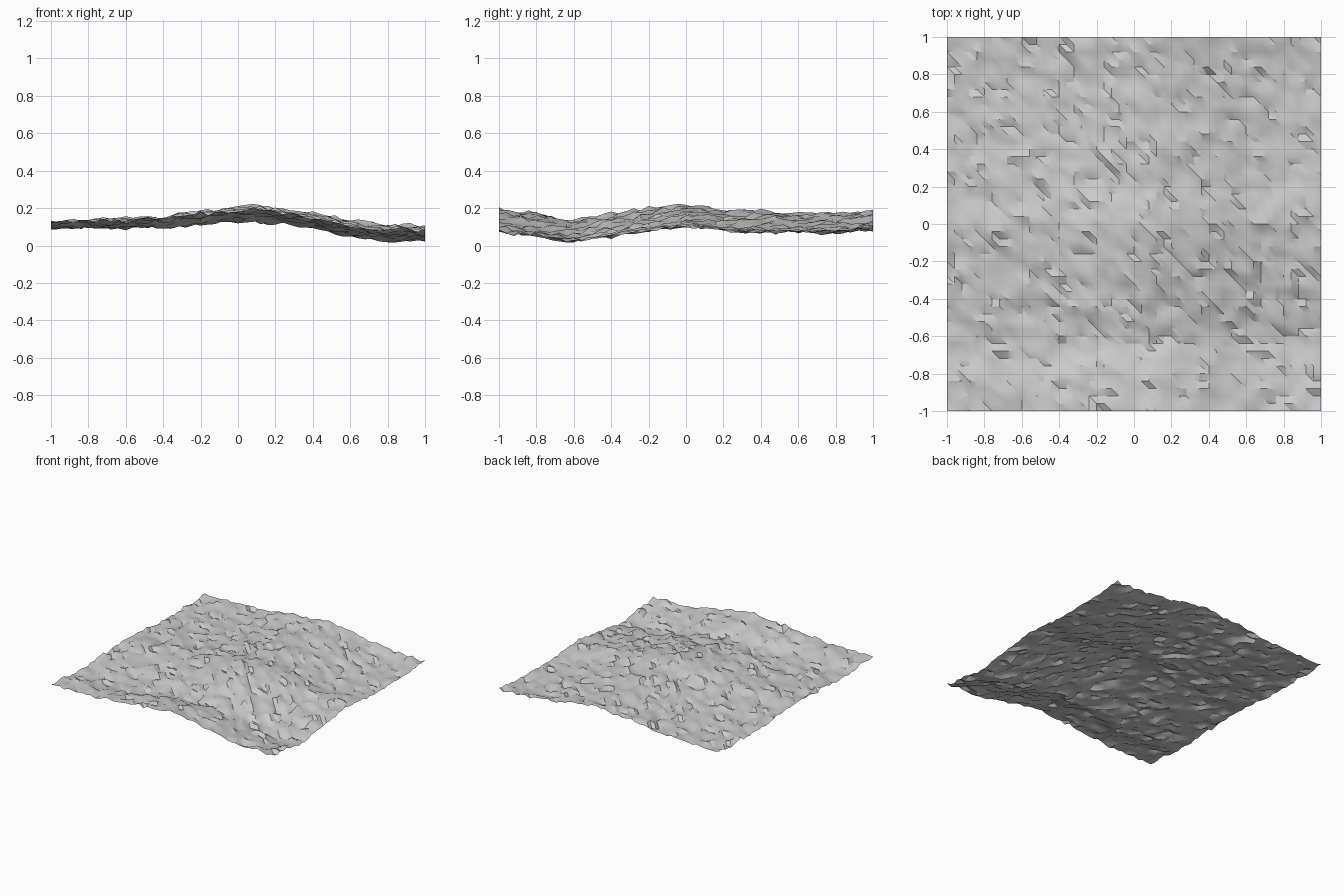
import bpy
import bmesh
import random
from mathutils import Vector, noise

if "Cube" in bpy.data.objects:
    bpy.data.objects.remove(bpy.data.objects["Cube"])

random.seed(7)
CELLS = 50

# Broad hill profile across the width, and rise and fall along the depth
WIDTH_PROFILE = [(-1, .11), (-.8, .115), (-.6, .118), (-.4, .125), (-.2, .152), (.1, .177),
                 (.3, .152), (.5, .115), (.7, .077), (1, .07)]
DEPTH_PROFILE = [(-1, .018), (-.8, -.005), (-.63, -.042), (-.4, -.01), (-.2, .015), (0, .038),
                 (.2, .008), (.5, -.003), (.8, -.008), (1, .007)]


def sample(profile, t):
    """Linear interpolation through profile points."""
    for (a, va), (b, vb) in zip(profile, profile[1:]):
        if t <= b:
            return va + (vb - va) * (t - a) / (b - a)
    return profile[-1][1]


def height(x, y):
    """Hills, a valley fading to the right side, undulation and roughness."""
    fade = 1 + .55 * min(x, 0)
    hills = sample(WIDTH_PROFILE, x) + fade * sample(DEPTH_PROFILE, y) + .012 * x * y
    rocks = .012 * noise.noise(Vector((x * 5, y * 6, 3)))
    pebbles = .018 * noise.noise(Vector((x * 11, y * 14, 8)))
    return max(0, hills + rocks + pebbles + random.uniform(-.011, .011))


# Square terrain sheet, every cell split along the same diagonal
bm = bmesh.new()
steps = [-1 + 2 * i / CELLS for i in range(CELLS + 1)]
rows = [[bm.verts.new((x, y, height(x, y))) for x in steps] for y in steps]
for near, far in zip(rows, rows[1:]):
    for i in range(CELLS):
        bm.faces.new((near[i], near[i + 1], far[i]))
        bm.faces.new((near[i + 1], far[i + 1], far[i]))

mesh = bpy.data.meshes.new("terrain")
bm.to_mesh(mesh)
bm.free()
terrain = bpy.data.objects.new("terrain", mesh)
bpy.context.collection.objects.link(terrain)

# Plain grey stone colour
stone = bpy.data.materials.new("stone grey")
stone.use_nodes = True
colour = (.6, .6, .6, 1)
stone.diffuse_color = colour
stone.node_tree.nodes["Principled BSDF"].inputs["Base Color"].default_value = colour
mesh.materials.append(stone)

# Smooth shading that keeps the steep creases sharp
bpy.ops.object.select_all(action="DESELECT")
terrain.select_set(True)
bpy.context.view_layer.objects.active = terrain
bpy.ops.object.shade_smooth_by_angle(angle=.52)
